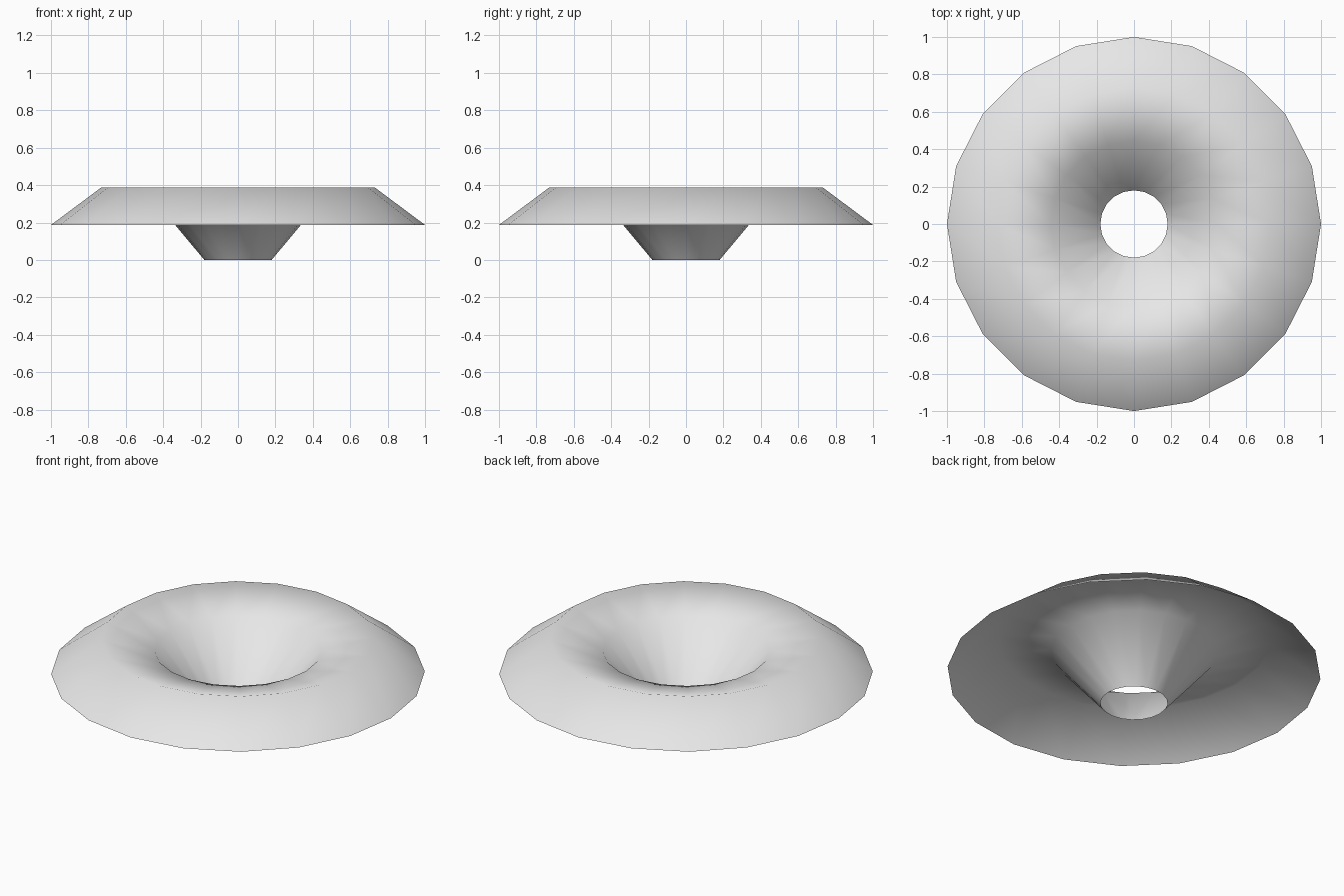
import bpy
import bmesh
from math import cos, sin, tau

cube = bpy.data.objects.get("Cube")
if cube:
    bpy.data.objects.remove(cube, do_unlink=True)

SIDES = 20
# Radius and height of each ring, from the outer rim in to the funnel's hole
PROFILE = [(1.0, 0.187), (0.73, 0.388), (0.445, 0.317), (0.18, 0.0)]

# Plain light grey
grey = bpy.data.materials.new("light_grey")
grey.use_nodes = True
colour = (0.8, 0.8, 0.8, 1)
grey.diffuse_color = colour
bsdf = next(n for n in grey.node_tree.nodes if n.type == "BSDF_PRINCIPLED")
bsdf.inputs["Base Color"].default_value = colour

# Funnel dish: one open sheet turned around the vertical axis
bm = bmesh.new()
rings = [[bm.verts.new((r * cos(tau * i / SIDES), r * sin(tau * i / SIDES), z))
          for i in range(SIDES)] for r, z in PROFILE]
for outer, inner in zip(rings, rings[1:]):
    for i in range(SIDES):
        j = (i + 1) % SIDES
        face = bm.faces.new((outer[i], outer[j], inner[j], inner[i]))
        face.smooth = True
mesh = bpy.data.meshes.new("funnel_dish")
bm.to_mesh(mesh)
bm.free()
mesh.materials.append(grey)
dish = bpy.data.objects.new("funnel_dish", mesh)
bpy.context.collection.objects.link(dish)
